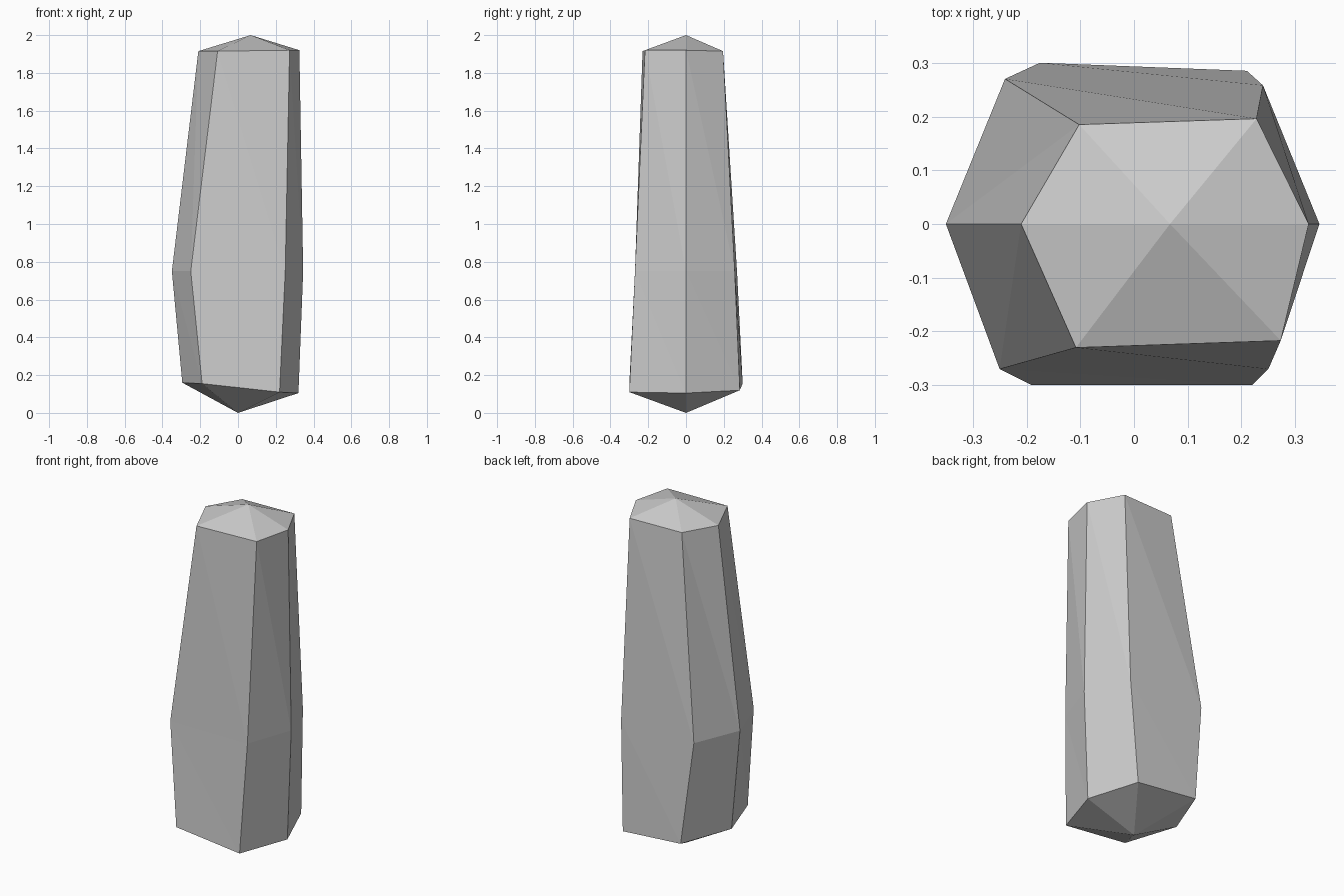
import bpy, bmesh

if "Cube" in bpy.data.objects:
    bpy.data.objects.remove(bpy.data.objects["Cube"])

# Six-sided rings, counter-clockwise from +x, listed from the base upward
RINGS = [
    [(.32, 0, .105), (.21, .285, .12), (-.175, .30, .155),
     (-.295, 0, .16), (-.19, -.30, .155), (.22, -.30, .11)],
    [(.345, 0, .75), (.24, .258, .75), (-.24, .27, .75),
     (-.35, 0, .75), (-.25, -.27, .75), (.25, -.27, .75)],
    [(.325, 0, 1.92), (.228, .196, 1.915), (-.102, .185, 1.915),
     (-.21, 0, 1.915), (-.108, -.23, 1.915), (.273, -.217, 1.92)],
]

bm = bmesh.new()
rings = [[bm.verts.new(p) for p in ring] for ring in RINGS]
base_tip = bm.verts.new((0, 0, 0))
top_tip = bm.verts.new((.067, 0, 2))

for i in range(6):
    j = (i + 1) % 6
    # Long crystal sides, split along a consistent diagonal
    for low, up in zip(rings, rings[1:]):
        bm.faces.new((low[i], low[j], up[i]))
        bm.faces.new((low[j], up[j], up[i]))
    # Pointed ends
    bm.faces.new((rings[0][j], rings[0][i], base_tip))
    bm.faces.new((rings[-1][i], rings[-1][j], top_tip))

mesh = bpy.data.meshes.new("crystal")
bm.to_mesh(mesh)
bm.free()
bpy.context.collection.objects.link(bpy.data.objects.new("crystal", mesh))
